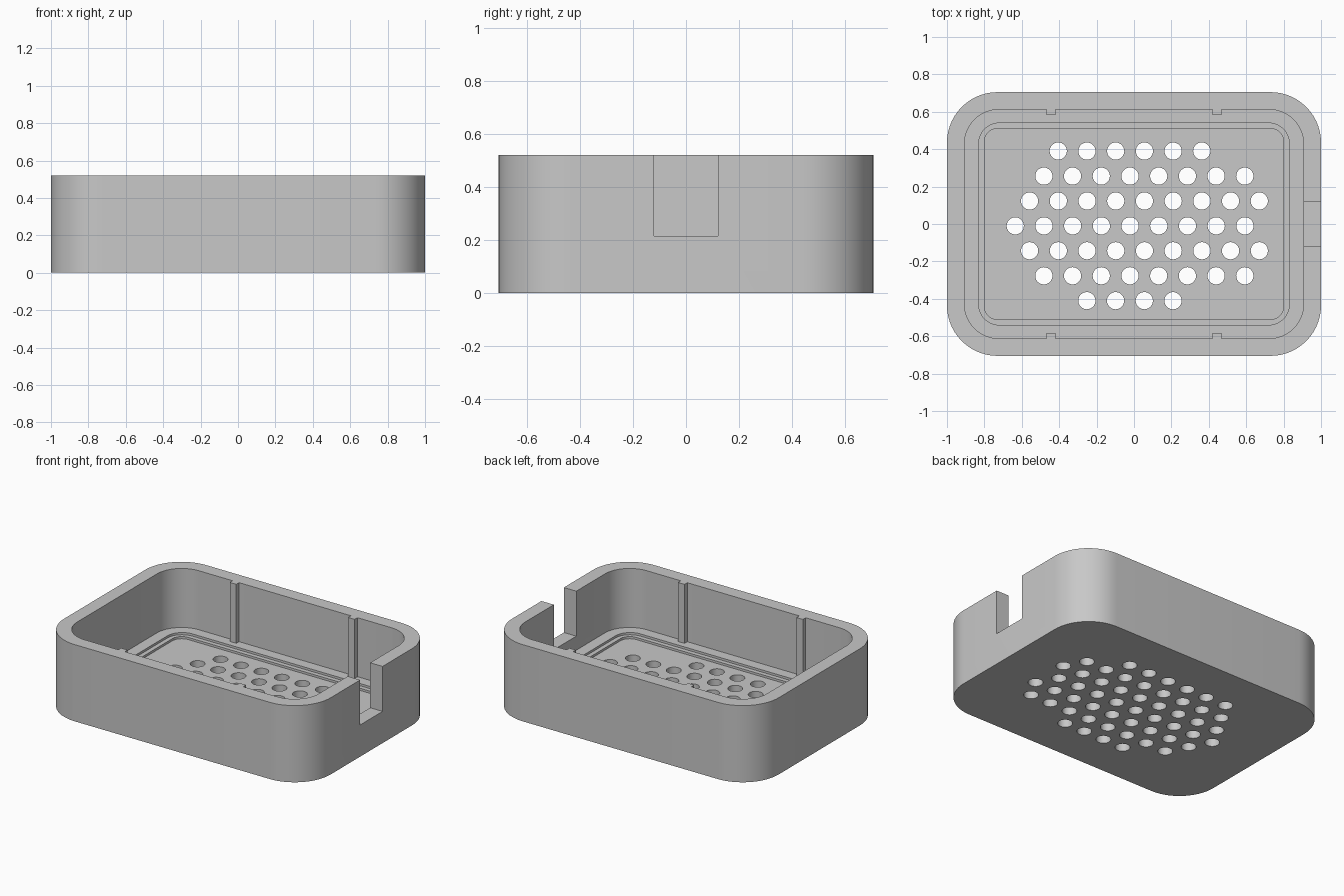
import bpy, bmesh, math
from mathutils import Matrix

if "Cube" in bpy.data.objects:
    bpy.data.objects.remove(bpy.data.objects["Cube"])

HEIGHT = 0.52
grey = bpy.data.materials.new("light grey")
grey.diffuse_color = (0.58, 0.58, 0.58, 1)
grey.use_nodes = True
grey.node_tree.nodes["Principled BSDF"].inputs["Base Color"].default_value = grey.diffuse_color


def make_object(name, bm):
    bmesh.ops.recalc_face_normals(bm, faces=bm.faces)
    mesh = bpy.data.meshes.new(name)
    bm.to_mesh(mesh)
    bm.free()
    mesh.materials.append(grey)
    obj = bpy.data.objects.new(name, mesh)
    bpy.context.collection.objects.link(obj)
    return obj


def rounded_loop(hx, hy, r, steps=14):
    """Points of a rounded rectangle, corner by corner."""
    pts = []
    for i, (sx, sy) in enumerate([(1, 1), (-1, 1), (-1, -1), (1, -1)]):
        for k in range(steps + 1):
            a = math.pi / 2 * (i + k / steps)
            pts.append((sx * (hx - r) + r * math.cos(a), sy * (hy - r) + r * math.sin(a)))
    return pts


def stack(name, levels):
    """Closed solid through rounded rectangles given as (half x, half y, radius, z)."""
    bm = bmesh.new()
    rings = [[bm.verts.new((x, y, z)) for x, y in rounded_loop(hx, hy, r)]
             for hx, hy, r, z in levels]
    n = len(rings[0])
    for a, b in zip(rings, rings[1:]):
        for i in range(n):
            j = (i + 1) % n
            bm.faces.new((a[i], a[j], b[j], b[i]))
    bm.faces.new(rings[0])
    bm.faces.new(rings[-1])
    return make_object(name, bm)


def add_box(bm, x0, x1, y0, y1, z0, z1):
    m = Matrix.Translation(((x0 + x1) / 2, (y0 + y1) / 2, (z0 + z1) / 2)) \
        @ Matrix.Diagonal((x1 - x0, y1 - y0, z1 - z0, 1))
    bmesh.ops.create_cube(bm, size=1, matrix=m)


def cut(target, cutter):
    mod = target.modifiers.new("cut", 'BOOLEAN')
    mod.operation = 'DIFFERENCE'
    mod.solver = 'EXACT'
    mod.object = cutter
    bpy.context.view_layer.objects.active = target
    bpy.ops.object.modifier_apply(modifier=mod.name)
    bpy.data.objects.remove(cutter)


# Outer tray shell
tray = stack("tray", [(1.0, 0.705, 0.27, 0), (1.0, 0.705, 0.27, HEIGHT)])

# Cavity with two shallow steps down to the floor
LEDGE, STEP, FLOOR = 0.12, 0.105, 0.09
cut(tray, stack("cavity_cutter", [
    (0.80, 0.51, 0.07, FLOOR), (0.80, 0.51, 0.07, STEP),
    (0.83, 0.54, 0.11, STEP), (0.83, 0.54, 0.11, LEDGE),
    (0.907, 0.612, 0.185, LEDGE), (0.907, 0.612, 0.185, HEIGHT + 0.1)]))

# Notch in the right wall
bm = bmesh.new()
add_box(bm, 0.85, 1.1, -0.12, 0.12, 0.215, HEIGHT + 0.2)
cut(tray, make_object("notch_cutter", bm))

# Staggered drain holes: (row y, first x, count)
PITCH = 0.1535
rows = [(0.39, -0.405, 6), (0.256, -0.482, 8), (0.123, -0.558, 9), (-0.01, -0.635, 9),
        (-0.143, -0.558, 9), (-0.277, -0.482, 8), (-0.41, -0.252, 4)]
bm = bmesh.new()
for y, x0, count in rows:
    for i in range(count):
        bmesh.ops.create_cone(bm, cap_ends=True, segments=28, radius1=0.046, radius2=0.046,
                              depth=0.4, matrix=Matrix.Translation((x0 + i * PITCH, y, 0.06)))
cut(tray, make_object("hole_cutter", bm))

# Smooth the rounded corners, keep the edges sharp
bpy.ops.object.select_all(action='DESELECT')
tray.select_set(True)
bpy.context.view_layer.objects.active = tray
bpy.ops.object.shade_smooth_by_angle(angle=math.radians(30))

# Vertical ribs on the long inner walls
bm = bmesh.new()
for x in (-0.445, 0.443):
    for s in (-1, 1):
        ya, yb = sorted((s * 0.582, s * 0.612))
        add_box(bm, x - 0.024, x + 0.024, ya, yb, LEDGE, HEIGHT)
make_object("wall_ribs", bm)
